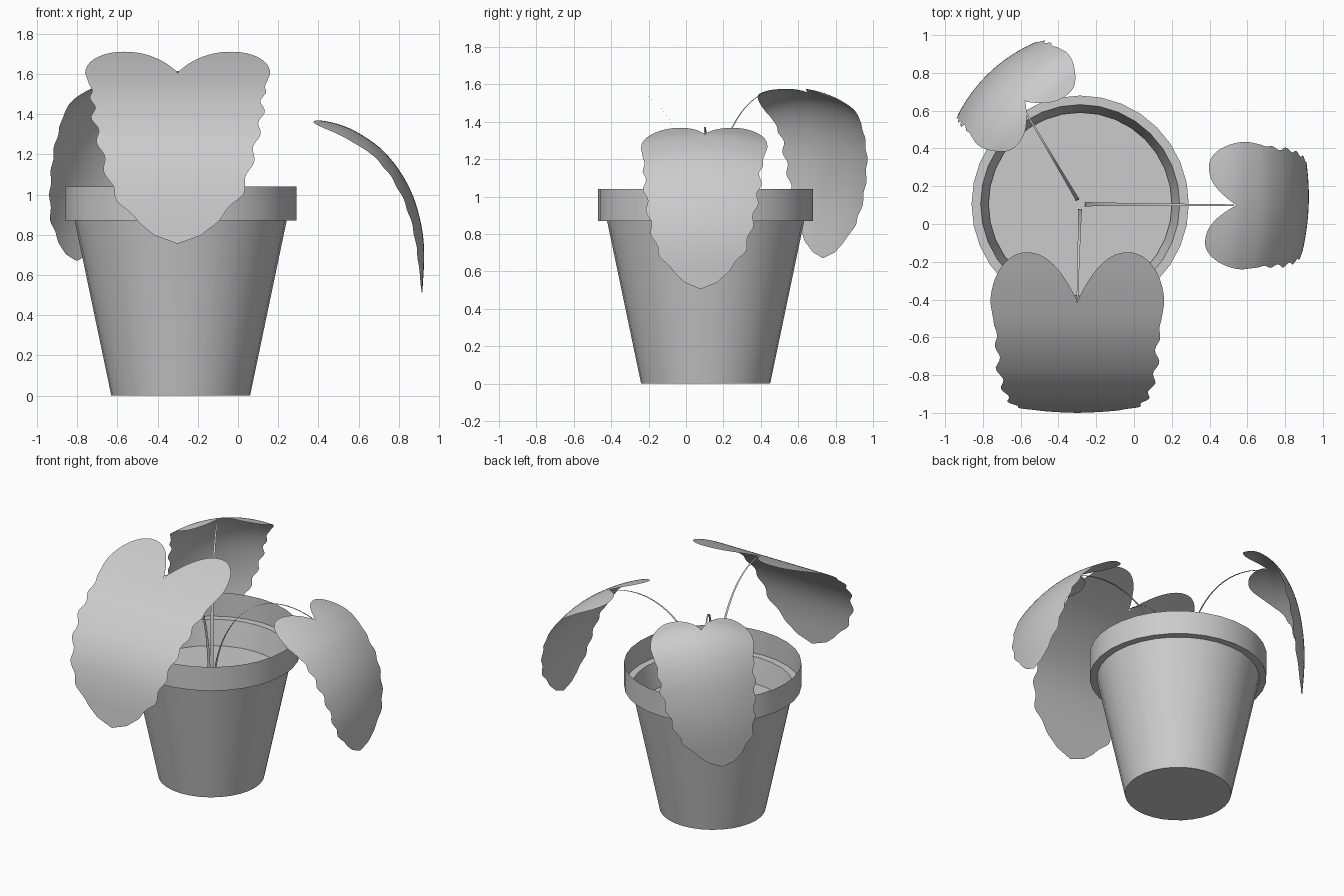
import bpy, bmesh, math
from mathutils import Vector

cube = bpy.data.objects.get("Cube")
if cube:
    bpy.data.objects.remove(cube, do_unlink=True)

grey = bpy.data.materials.new("plain grey")
grey.use_nodes = True
grey.diffuse_color = (0.6, 0.6, 0.6, 1)
grey.node_tree.nodes["Principled BSDF"].inputs["Base Color"].default_value = grey.diffuse_color

CX, CY = -0.285, 0.105   # pot axis
SOIL_Z = 0.70


def finish(name, bm, angle=40):
    """Weld the mesh, add it to the scene and smooth it."""
    bmesh.ops.remove_doubles(bm, verts=bm.verts, dist=0.0005)
    bmesh.ops.dissolve_degenerate(bm, edges=bm.edges, dist=0.0001)
    mesh = bpy.data.meshes.new(name)
    bm.to_mesh(mesh)
    bm.free()
    mesh.materials.append(grey)
    obj = bpy.data.objects.new(name, mesh)
    bpy.context.collection.objects.link(obj)
    bpy.ops.object.select_all(action="DESELECT")
    obj.select_set(True)
    bpy.context.view_layer.objects.active = obj
    bpy.ops.object.shade_smooth_by_angle(angle=math.radians(angle))


def grid(bm, rows):
    """Skin a list of equally long point rows."""
    verts = [[bm.verts.new(p) for p in row] for row in rows]
    for a, b in zip(verts, verts[1:]):
        for i in range(len(a) - 1):
            bm.faces.new((a[i], b[i], b[i + 1], a[i + 1]))


def lathe(name, profile, sides=32):
    """Revolve (radius, height) points about the pot axis."""
    bm = bmesh.new()
    rows = []
    for k in range(sides + 1):
        a = 2 * math.pi * k / sides
        rows.append([(CX + r * math.cos(a), CY + r * math.sin(a), z) for r, z in profile])
    grid(bm, rows)
    finish(name, bm)


def smooth_path(points):
    """Round a coarse path by repeated corner cutting."""
    pts = [Vector(p) for p in points]
    for _ in range(4):
        cut = [pts[0]]
        for a, b in zip(pts, pts[1:]):
            cut += [a.lerp(b, 0.25), a.lerp(b, 0.75)]
        pts = cut + [pts[-1]]
    return pts


def at_fraction(pts, s):
    """Point at a fraction of the path length."""
    left = s * sum((b - a).length for a, b in zip(pts, pts[1:]))
    for a, b in zip(pts, pts[1:]):
        d = (b - a).length
        if left <= d:
            return a.lerp(b, left / d)
        left -= d
    return pts[-1]


# Half-width of the leaf below its widest place
WIDEST = 0.46
TAPER = [(0.21, WIDEST), (0.3, 0.44), (0.38, 0.425), (0.5, 0.42), (0.65, 0.385),
         (0.77, 0.345), (0.83, 0.31), (0.92, 0.2), (0.97, 0.115), (1.0, 0.0)]


def outer(s, side):
    """Outer outline: rounded lobe, then a scalloped taper."""
    if s < 0.21:
        return 0.27 + 0.19 * math.sqrt(1 - (1 - s / 0.21) ** 2)
    for (a, wa), (b, wb) in zip(TAPER, TAPER[1:]):
        if s <= b:
            w = wa + (wb - wa) * (s - a) / (b - a)
            break
    else:
        return 0.0
    fade = max(0, min(1, (s - 0.28) / 0.1, (0.95 - s) / 0.1))
    return w + 0.013 * fade * math.sin(2 * math.pi * s / 0.115 + side)


def inner(s, notch):
    return 0.27 * (1 - (s / notch) ** 0.45) if s < notch else 0.0


def leaf(name, anchor, yaw, scale, notch, path, cup=0.0, sway=0.0):
    """Heart-shaped sheet bent along a (forward, height) path from its notch."""
    a = math.radians(yaw)
    fwd, left = Vector((math.cos(a), math.sin(a))), Vector((-math.sin(a), math.cos(a)))
    pts = smooth_path(path)
    n, cols = 90, 8
    bm = bmesh.new()
    for side in (-1, 1):
        rows = []
        for i in range(n + 1):
            s = (1 - math.cos(math.pi * i / n)) / 2
            mid = at_fraction(pts, s)
            run = at_fraction(pts, min(s + 0.02, 1)) - at_fraction(pts, max(s - 0.02, 0))
            inward = Vector((run.y, -run.x)).normalized()
            shift = sway * ((path[0][1] - mid.y) ** 2 - 0.25)
            lo, hi = inner(s, notch), outer(s, side)
            row = []
            for c in range(cols + 1):
                w = lo + (hi - lo) * c / cols
                u, z = mid + inward * cup * (w / WIDEST) ** 2
                p = Vector(anchor) + fwd * u + left * (side * scale * w + shift)
                row.append((p.x, p.y, z))
            rows.append(row if side > 0 else row[::-1])
        grid(bm, rows)
    finish(name, bm, 60)


def stem(name, anchor, handles):
    """Flat tapering ribbon curving from the soil to a leaf notch."""
    reach = Vector(anchor) - Vector((CX, CY))
    fwd = reach.normalized()
    left = Vector((-fwd.y, fwd.x))
    p0 = Vector((0.025, SOIL_Z))
    p1, p2 = Vector(handles[0]), Vector(handles[1])
    p3 = Vector((reach.length, handles[2]))
    rows = []
    for i in range(25):
        t = i / 24
        k = 1 - t
        u, z = k**3 * p0 + 3 * k * k * t * p1 + 3 * k * t * t * p2 + t**3 * p3
        half = 0.012 - 0.008 * t
        row = []
        for v in (-half, half):
            q = Vector((CX, CY)) + fwd * u + left * v
            row.append((q.x, q.y, z))
        rows.append(row)
    bm = bmesh.new()
    grid(bm, rows)
    finish(name, bm, 60)


# Pot with stepped-out rim, and soil
lathe("pot", [(0, 0), (0.345, 0), (0.527, 0.87), (0.575, 0.87), (0.575, 1.04)])
lathe("soil", [(0.486, SOIL_Z), (0, SOIL_Z)])

# Leaves and their stems
front, side, back = (-0.3, -0.4), (0.53, 0.1), (-0.59, 0.62)
leaf("front_leaf", front, -90, 1.0, 0.2,
     [(-0.25, 1.71), (-0.05, 1.635), (0.2, 1.52), (0.41, 1.35),
      (0.52, 1.19), (0.575, 1.0), (0.6, 0.755)])
leaf("left_leaf", side, -3, 0.735, 0.14,
     [(-0.14, 1.378), (0, 1.343), (0.09, 1.295), (0.19, 1.225), (0.29, 1.1),
      (0.36, 0.95), (0.4, 0.75), (0.385, 0.505)], cup=0.045)
leaf("back_leaf", back, 135, 0.74, 0.12,
     [(-0.12, 1.585), (0, 1.57), (0.12, 1.49), (0.21, 1.32), (0.25, 1.1),
      (0.255, 0.9), (0.23, 0.67)], cup=0.075, sway=0.12)
stem("front_stem", front, [(0.02, 1.1), (0.15, 1.58), 1.615])
stem("left_stem", side, [(0.05, 1.1), (0.35, 1.5), 1.335])
stem("back_stem", back, [(0.02, 1.1), (0.15, 1.68), 1.56])
